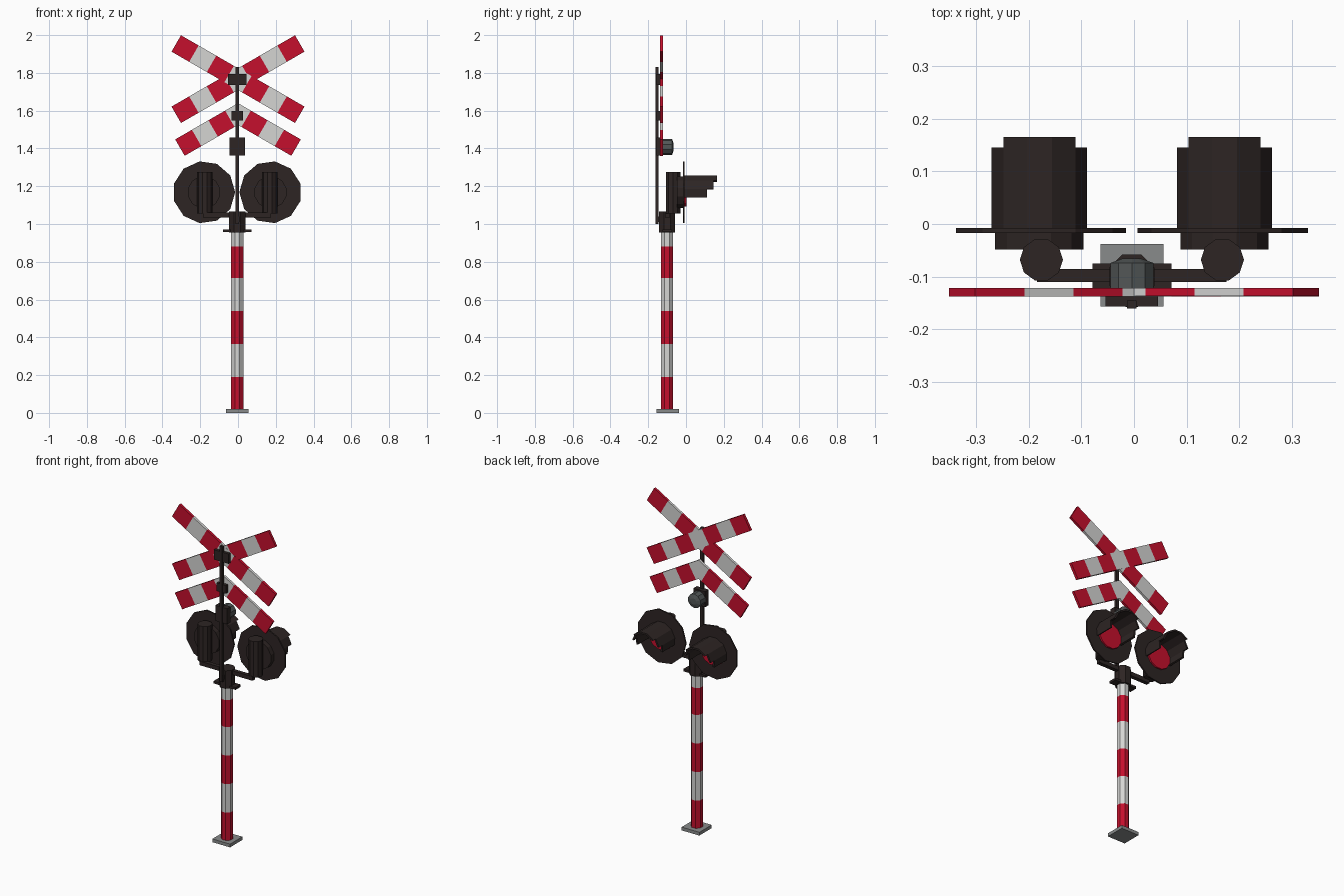
import bpy, bmesh, math

if "Cube" in bpy.data.objects:
    bpy.data.objects.remove(bpy.data.objects["Cube"])

CX, PY = -0.004, -0.10          # centre line and pole depth


def material(name, rgb):
    m = bpy.data.materials.new(name)
    m.diffuse_color = (*rgb, 1)
    m.use_nodes = True
    m.node_tree.nodes["Principled BSDF"].inputs["Base Color"].default_value = m.diffuse_color
    return m


RED = material("signal red", (0.56, 0.005, 0.026))
WHITE = material("off white", (0.66, 0.66, 0.65))
BLACK = material("warm black", (0.026, 0.018, 0.017))
STEEL = material("base grey", (0.25, 0.26, 0.26))
BELL = material("bell grey", (0.085, 0.095, 0.095))


def prism(bm, pts, a, b, axis="z", mat=0, top_scale=1.0):
    """Extrude a 2D outline (x,y for axis z; x,z for axis y) from a to b."""
    n = len(pts)
    mx, my = sum(p[0] for p in pts) / n, sum(p[1] for p in pts) / n

    def ring(h, s):
        out = []
        for u, v in pts:
            u, v = mx + (u - mx) * s, my + (v - my) * s
            out.append(bm.verts.new((u, v, h) if axis == "z" else (u, h, v)))
        return out
    lo, hi = ring(a, 1), ring(b, top_scale)
    faces = [bm.faces.new(lo), bm.faces.new(hi)]
    faces += [bm.faces.new((lo[i], lo[(i + 1) % n], hi[(i + 1) % n], hi[i])) for i in range(n)]
    for f in faces:
        f.material_index = mat


def finish(name, bm, *mats):
    bmesh.ops.recalc_face_normals(bm, faces=bm.faces)
    me = bpy.data.meshes.new(name)
    bm.to_mesh(me)
    bm.free()
    for m in mats:
        me.materials.append(m)
    ob = bpy.data.objects.new(name, me)
    bpy.context.collection.objects.link(ob)
    return ob


def solid(name, pts, a, b, axis, mat, top_scale=1.0):
    bm = bmesh.new()
    prism(bm, pts, a, b, axis, 0, top_scale)
    return finish(name, bm, mat)


def ngon(u, v, r, n, start=0.0):
    return [(u + r * math.cos(start + 2 * math.pi * i / n),
             v + r * math.sin(start + 2 * math.pi * i / n)) for i in range(n)]


def box(name, x0, x1, y0, y1, z0, z1, mat=BLACK):
    return solid(name, [(x0, y0), (x1, y0), (x1, y1), (x0, y1)], z0, z1, "z", mat)


# Base plate and striped pole
box("base_plate", CX - 0.06, CX + 0.06, -0.157, -0.038, 0, 0.02, STEEL)
bm = bmesh.new()
levels = [0.02, 0.19, 0.365, 0.54, 0.715, 0.88, 0.96]
for i in range(6):
    prism(bm, ngon(CX, PY, 0.0345, 8, math.pi / 8), levels[i], levels[i + 1], "z", i % 2)
finish("striped_pole", bm, RED, WHITE)

# Collar, flange, lamp arm and thin mast
solid("collar", ngon(CX, PY, 0.046, 8, math.pi / 8), 0.955, 1.065, "z", BLACK)
box("collar_flange", CX - 0.075, CX + 0.075, -0.125, -0.075, 0.957, 0.971)
box("lamp_arm", CX - 0.18, CX + 0.18, -0.11, -0.086, 1.035, 1.06)
box("mast", CX - 0.009, CX + 0.009, -0.161, -0.145, 1.0, 1.83)
box("mast_foot", CX - 0.012, CX + 0.012, -0.158, -0.13, 1.01, 1.04)

# Brackets on the mast
box("cross_bracket", CX - 0.05, CX + 0.05, -0.157, -0.136, 1.735, 1.795)
box("chevron_bracket", CX - 0.031, CX + 0.031, -0.157, -0.136, 1.547, 1.597)
box("bell_bracket", CX - 0.04, CX + 0.04, -0.157, -0.122, 1.362, 1.457)

# Bell
solid("bell", ngon(CX, 1.408, 0.043, 10, math.pi / 10), -0.125, -0.074, "y", BELL)
solid("bell_tip", ngon(CX, 1.408, 0.043, 10, math.pi / 10), -0.074, -0.066, "y", BELL, 0.45)

# Crossing boards and lower chevron, each striped in sevenths
C30, S30, HALF_W = math.cos(math.pi / 6), 0.5, 0.05


def stations(side, slope, zc, ts, mitre):
    """Top and bottom edge points across one arm, at distances ts."""
    out = []
    for t in ts:
        x, z = side * t * C30, zc + slope * t * S30
        if t == 0 and mitre:
            dx, dz = 0, HALF_W / C30
        else:
            dx, dz = -side * slope * S30 * HALF_W, C30 * HALF_W
        out.append(((x + dx, z + dz), (x - dx, z - dz)))
    return out


def add_stripes(bm, sts, mats, y0, y1):
    for (t0, b0), (t1, b1), m in zip(sts, sts[1:], mats):
        prism(bm, [t0, t1, b1, b0], y0, y1, "y", m)


for name, slope, grow in (("cross_board_rising", 1, 0.0), ("cross_board_falling", -1, 0.0008)):
    bm = bmesh.new()
    ts = [-0.3775 + 0.755 * i / 7 for i in range(8)]
    add_stripes(bm, stations(1, slope, 1.767, ts, False), [0, 1, 0, 1, 0, 1, 0],
                -0.137 - grow, -0.122 + grow)
    finish(name, bm, RED, WHITE)

bm = bmesh.new()
for side in (-1, 1):
    ts = [0, 0.05, 0.152, 0.253, 0.355]
    add_stripes(bm, stations(side, -1, 1.582, ts, True), [1, 0, 1, 0], -0.137, -0.122)
finish("chevron_board", bm, RED, WHITE)

# Two mirrored warning lamps
LZ = 1.168
for side, tag in ((-1, "left"), (1, "right")):
    lx = CX + side * 0.176
    inward = 0 if side < 0 else math.pi
    solid(tag + "_lamp_mount", ngon(lx - side * 0.004, -0.068, 0.041, 10), 1.055, 1.275, "z", BLACK)
    solid(tag + "_lamp_housing", ngon(lx, LZ, 0.087, 12, math.pi / 12), -0.048, -0.015, "y", BLACK)
    solid(tag + "_backboard", ngon(lx, LZ, 0.165, 11, inward), -0.017, -0.008, "y", BLACK)
    solid(tag + "_lens", ngon(lx, LZ, 0.079, 12, math.pi / 12), -0.01, 0.002, "y", RED)
    # Stepped hood: the upper panels reach further out
    bm = bmesh.new()
    angles = [-18, 10, 42, 75, 105, 138, 170, 198]
    reach = [0.11, 0.145, 0.165, 0.165, 0.165, 0.145, 0.11]
    rim = [[(lx + r * math.cos(math.radians(a)), LZ + r * math.sin(math.radians(a)))
            for a in angles] for r in (0.092, 0.081)]
    for i, end in enumerate(reach):
        prism(bm, [rim[0][i], rim[0][i + 1], rim[1][i + 1], rim[1][i]], -0.009, end, "y")
    finish(tag + "_hood", bm, BLACK)
